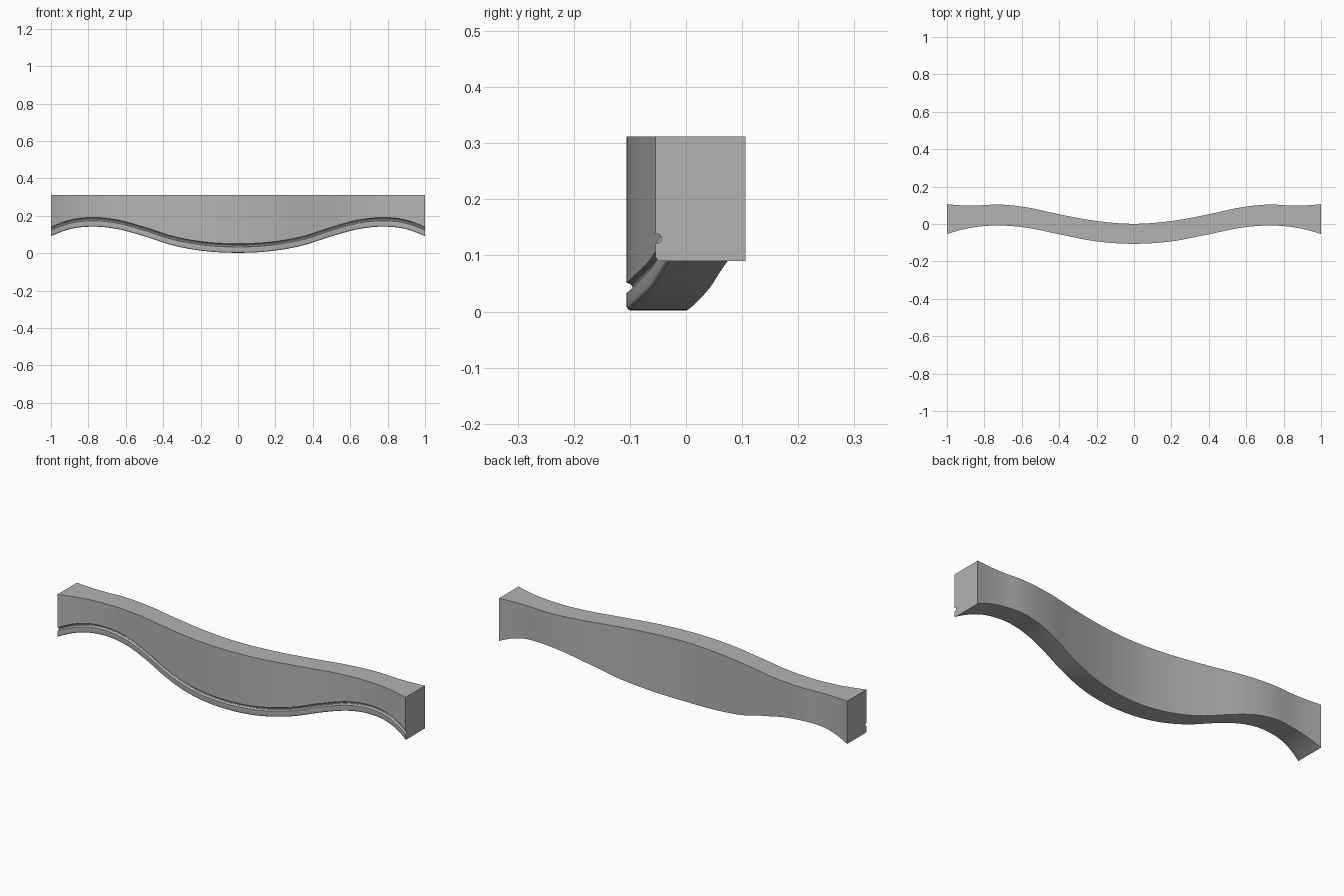
import bpy, bmesh, math

cube = bpy.data.objects.get("Cube")
if cube:
    bpy.data.objects.remove(cube, do_unlink=True)

HALF, TOP, STATIONS = 1.0, 0.312, 120


def even_curve(points):
    """Smooth interpolating curve, symmetric about x = 0."""
    pts = [(-x, v) for x, v in reversed(points[1:])] + points
    slopes = [(b[1] - a[1]) / (b[0] - a[0]) for a, b in zip(pts, pts[1:])]
    widths = [b[0] - a[0] for a, b in zip(pts, pts[1:])]
    tang = [(slopes[i - 1] * widths[i] + slopes[i] * widths[i - 1]) / (widths[i - 1] + widths[i])
            for i in range(1, len(slopes))]
    tang = [2 * slopes[0] - tang[0]] + tang + [2 * slopes[-1] - tang[-1]]

    def f(x):
        i = max(k for k in range(len(widths)) if k == 0 or pts[k][0] <= x)
        w = widths[i]
        t = (x - pts[i][0]) / w
        return ((2*t**3 - 3*t**2 + 1) * pts[i][1] + (t**3 - 2*t**2 + t) * w * tang[i]
                + (3*t**2 - 2*t**3) * pts[i+1][1] + (t**3 - t**2) * w * tang[i+1])
    return f


# Plan curves of the two faces and the wavy lower edge
front_y = even_curve([(0, -.106), (.2, -.093), (.4, -.055), (.58, -.019), (.73, -.008), (.87, -.02), (1, -.054)])
back_y = even_curve([(0, .001), (.2, .016), (.4, .052), (.58, .09), (.72, .104), (.87, .098), (1, .106)])
lower_z = even_curve([(0, .002), (.2, .014), (.35, .042), (.5, .09), (.65, .13), (.78, .142), (.9, .128), (1, .09)])


def section(x):
    """Closed cross-section: flat faces, with a bead and scooped groove low on the front."""
    f, b, z = front_y(x), back_y(x), lower_z(x)
    pts = [(b, TOP), (f, TOP), (f, z + .049)]
    # concave groove
    for i in range(1, 7):
        a = math.radians(90 + 30 * i) - math.pi / 2
        pts.append((f + .011 * math.sin(a), z + .040 + .009 * math.cos(a)))
    # rounded lower front edge
    for i in range(5):
        a = math.radians(22.5 * i)
        pts.append((f + .008 * (1 - math.cos(a)), z + .008 * (1 - math.sin(a))))
    return pts + [(b, z)]


bm = bmesh.new()
rings = []
for i in range(STATIONS + 1):
    x = -HALF + 2 * HALF * i / STATIONS
    rings.append([bm.verts.new((x, y, z)) for y, z in section(x)])
for a, b in zip(rings, rings[1:]):
    for j in range(len(a)):
        k = (j + 1) % len(a)
        bm.faces.new((a[j], a[k], b[k], b[j]))
bm.faces.new(rings[0])
bm.faces.new(rings[-1])
bmesh.ops.recalc_face_normals(bm, faces=bm.faces)
mesh = bpy.data.meshes.new("serpentine_rail")
bm.to_mesh(mesh)
bm.free()

# Single plain grey finish
grey = bpy.data.materials.new("plain grey")
grey.use_nodes = True
color = (.45, .45, .45, 1)
grey.diffuse_color = color
grey.node_tree.nodes["Principled BSDF"].inputs["Base Color"].default_value = color
mesh.materials.append(grey)

rail = bpy.data.objects.new("serpentine_rail", mesh)
bpy.context.collection.objects.link(rail)
bpy.context.view_layer.objects.active = rail
rail.select_set(True)
bpy.ops.object.shade_smooth_by_angle(angle=math.radians(30))
